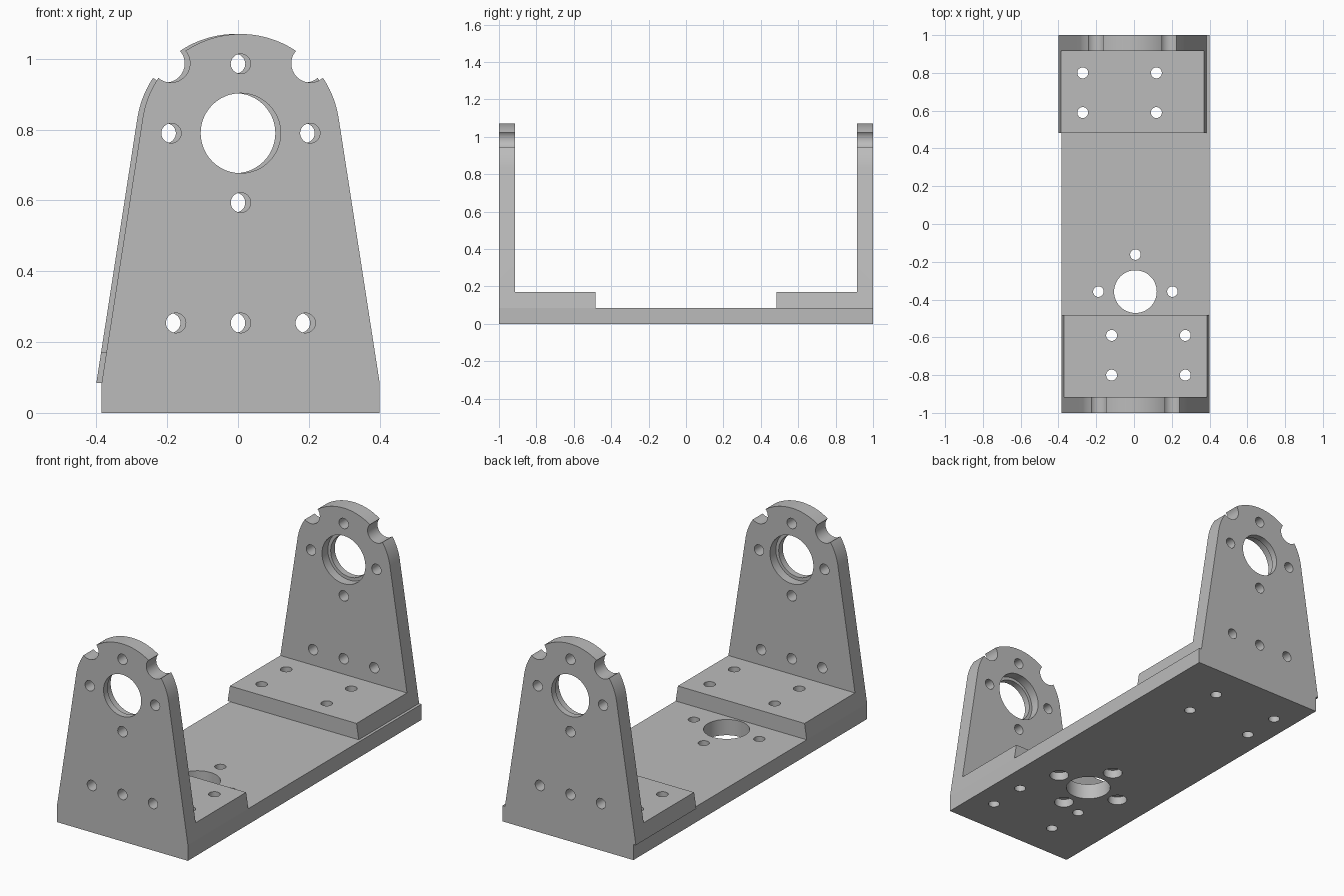
import bpy, bmesh
from math import sin, cos, pi, acos, atan2, hypot
from mathutils import Matrix, Vector

if "Cube" in bpy.data.objects:
    bpy.data.objects.remove(bpy.data.objects["Cube"], do_unlink=True)

grey = bpy.data.materials.new("machined_grey")
grey.use_nodes = True
grey.diffuse_color = (0.5, 0.5, 0.5, 1)
grey.node_tree.nodes["Principled BSDF"].inputs["Base Color"].default_value = (0.5, 0.5, 0.5, 1)

BASE_TOP, FOOT_TOP = 0.085, 0.17
PLATE_IN, FOOT_END = -0.915, -0.483
AXIS_Z, RIM, PITCH = 0.79, 0.28, 0.196
HALF, SHIFT = 0.3925, 0.0075


def make(name, bm):
    bmesh.ops.recalc_face_normals(bm, faces=bm.faces)
    mesh = bpy.data.meshes.new(name)
    bm.to_mesh(mesh)
    bm.free()
    mesh.materials.append(grey)
    obj = bpy.data.objects.new(name, mesh)
    bpy.context.collection.objects.link(obj)
    return obj


def box(name, low, high):
    low, high = Vector(low), Vector(high)
    bm = bmesh.new()
    bmesh.ops.create_cube(bm, size=1, matrix=Matrix.Translation((low + high) / 2)
                          @ Matrix.Diagonal((*(high - low), 1)))
    return make(name, bm)


def cut(obj, cutter):
    """Subtract the cutter, then delete it."""
    cutter.hide_render = True
    mod = obj.modifiers.new("cut", "BOOLEAN")
    mod.operation, mod.solver, mod.object = "DIFFERENCE", "EXACT", cutter
    bpy.ops.object.select_all(action="DESELECT")
    bpy.context.view_layer.objects.active = obj
    obj.select_set(True)
    bpy.ops.object.modifier_apply(modifier=mod.name)
    bpy.data.objects.remove(cutter, do_unlink=True)


def drill(obj, axis, spots, radius, start, end, sides=32):
    """Round holes along y or z from start to end; spots are (x, other)."""
    bm = bmesh.new()
    mid = (start + end) / 2
    for a, b in spots:
        if axis == "Z":
            place = Matrix.Translation((a, b, mid))
        else:
            place = Matrix.Translation((a, mid, b)) @ Matrix.Rotation(pi / 2, 4, "X")
        bmesh.ops.create_cone(bm, cap_ends=True, segments=sides, radius1=radius,
                              radius2=radius, depth=end - start, matrix=place)
    cut(obj, make("drill", bm))


def ring(cx, cy, r):
    return [(cx + r, cy), (cx, cy + r), (cx - r, cy), (cx, cy - r)]


def finish(obj):
    bpy.ops.object.select_all(action="DESELECT")
    bpy.context.view_layer.objects.active = obj
    obj.select_set(True)
    bpy.ops.object.shade_smooth_by_angle(angle=pi / 6)


def bracket(name):
    # Tapered side outline running tangent into the round head
    drop = BASE_TOP - AXIS_Z
    tangent = atan2(drop, HALF) + acos(RIM / hypot(HALF, drop))
    steps = 48
    outline = [(-HALF, BASE_TOP), (HALF, BASE_TOP)]
    for i in range(steps + 1):
        t = tangent + (pi - 2 * tangent) * i / steps
        outline.append((RIM * cos(t), AXIS_Z + RIM * sin(t)))
    bm = bmesh.new()
    face = bm.faces.new([bm.verts.new((x, -1, z)) for x, z in outline])
    out = bmesh.ops.extrude_face_region(bm, geom=[face])
    verts = [v for v in out["geom"] if isinstance(v, bmesh.types.BMVert)]
    bmesh.ops.translate(bm, verts=verts, vec=(0, FOOT_END + 1, 0))
    obj = make(name, bm)

    # Leave a thin upright and a low foot
    cut(obj, box("relief", (-1, PLATE_IN, FOOT_TOP), (1, 0, 2)))

    # Shaft bore with a wider seat on the inner side
    drill(obj, "Y", [(0, AXIS_Z)], 0.113, -1.1, -0.8, 48)
    drill(obj, "Y", [(0, AXIS_Z)], 0.13, -0.965, -0.8, 48)

    # Flange holes, lower row and rim notches
    drill(obj, "Y", ring(0, AXIS_Z, PITCH), 0.028, -1.1, -0.8)
    drill(obj, "Y", [(x, 0.254) for x in (-0.183, 0, 0.183)], 0.028, -1.1, -0.8)
    drill(obj, "Y", [(s * 0.197, AXIS_Z + 0.197) for s in (-1, 1)], 0.054, -1.1, -0.8)

    # Foot holes
    drill(obj, "Z", foot_holes(), 0.029, 0, 0.3)
    return obj


def foot_holes():
    return [(x, y) for x in (-0.126, 0.264) for y in (-0.59, -0.8)]


# Base plate
base = box("base_plate", (SHIFT - HALF, -1, 0), (SHIFT + HALF, 1, BASE_TOP))
fixings = [(x + SHIFT, y) for x, y in foot_holes()]
drill(base, "Z", fixings + [(-x, -y) for x, y in fixings], 0.029, -0.1, 0.2)

# Centre bore and four counterbored holes in the base
drill(base, "Z", [(SHIFT, -0.358)], 0.113, -0.1, 0.2, 48)
drill(base, "Z", ring(SHIFT, -0.358, PITCH), 0.028, -0.1, 0.2)
drill(base, "Z", ring(SHIFT, -0.358, PITCH), 0.049, -0.1, 0.045)
finish(base)

# Front bracket, and the back one turned half round
for name, turn in (("front_bracket", 0), ("back_bracket", pi)):
    part = bracket(name)
    part.data.transform(Matrix.Rotation(turn, 4, "Z") @ Matrix.Translation((SHIFT, 0, 0)))
    finish(part)
